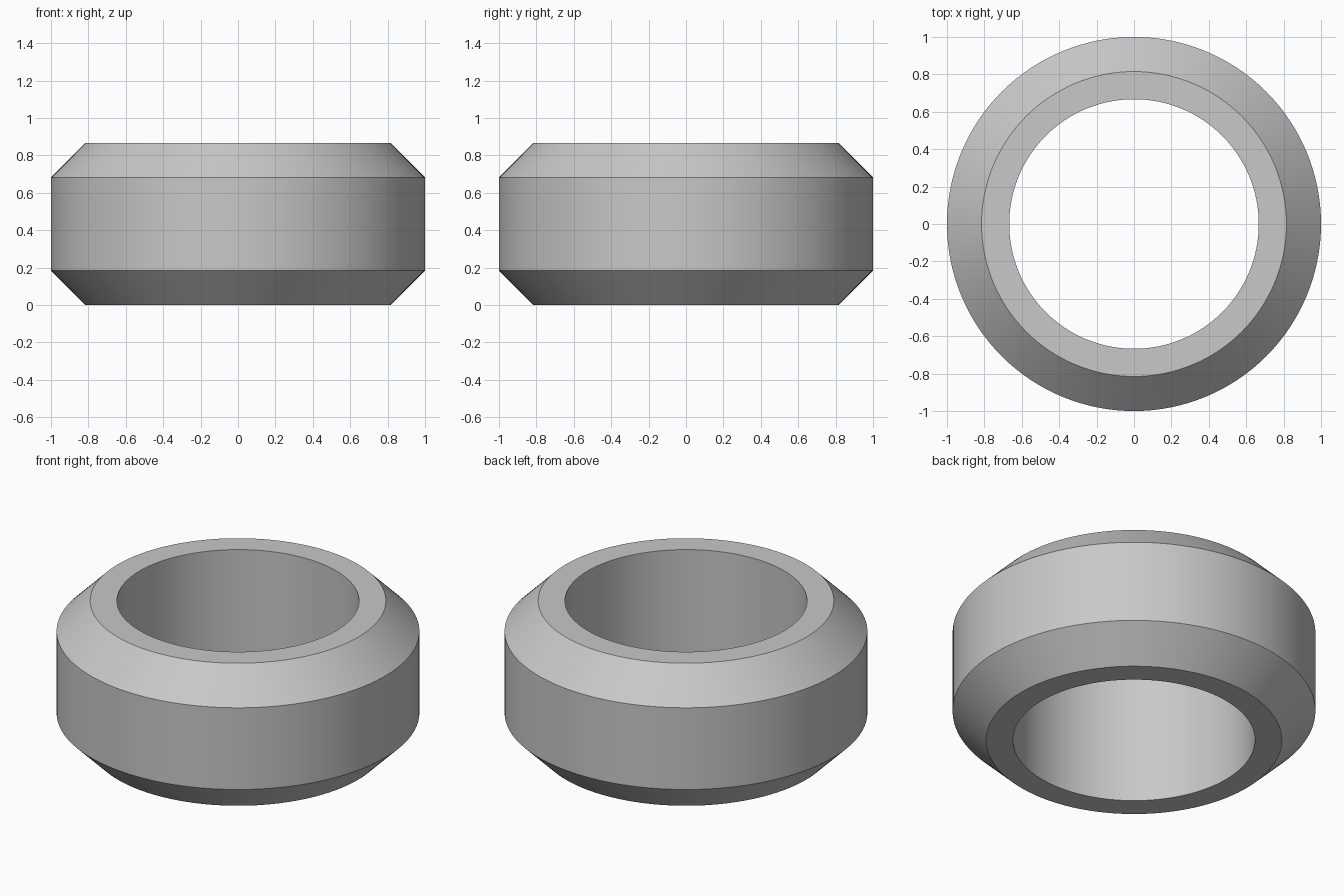
import bpy
import bmesh
import math

cube = bpy.data.objects.get("Cube")
if cube:
    bpy.data.objects.remove(cube, do_unlink=True)

# Dimensions
OUTER, RIM, BORE = 1.0, 0.815, 0.667
HEIGHT, CHAMFER = 0.867, 0.185
SEGMENTS = 128

# Plain grey material
grey = bpy.data.materials.new("plain_grey")
grey.use_nodes = True
colour = (0.58, 0.58, 0.58, 1)
grey.diffuse_color = colour
grey.node_tree.nodes["Principled BSDF"].inputs["Base Color"].default_value = colour

# Chamfered ring: closed radius/height profile spun around z
profile = [(BORE, 0), (RIM, 0), (OUTER, CHAMFER),
           (OUTER, HEIGHT - CHAMFER), (RIM, HEIGHT), (BORE, HEIGHT)]
bm = bmesh.new()
verts = [bm.verts.new((r, 0, z)) for r, z in profile]
edges = [bm.edges.new((verts[i - 1], verts[i])) for i in range(len(verts))]
bmesh.ops.spin(bm, geom=verts + edges, cent=(0, 0, 0), axis=(0, 0, 1),
               angle=math.tau, steps=SEGMENTS)
bmesh.ops.remove_doubles(bm, verts=bm.verts, dist=0.0001)
bmesh.ops.recalc_face_normals(bm, faces=bm.faces)

mesh = bpy.data.meshes.new("chamfered_ring")
bm.to_mesh(mesh)
bm.free()
mesh.materials.append(grey)
ring = bpy.data.objects.new("chamfered_ring", mesh)
bpy.context.collection.objects.link(ring)

# Smooth round walls, sharp chamfer edges
bpy.ops.object.select_all(action="DESELECT")
ring.select_set(True)
bpy.context.view_layer.objects.active = ring
bpy.ops.object.shade_smooth_by_angle(angle=math.radians(30))
